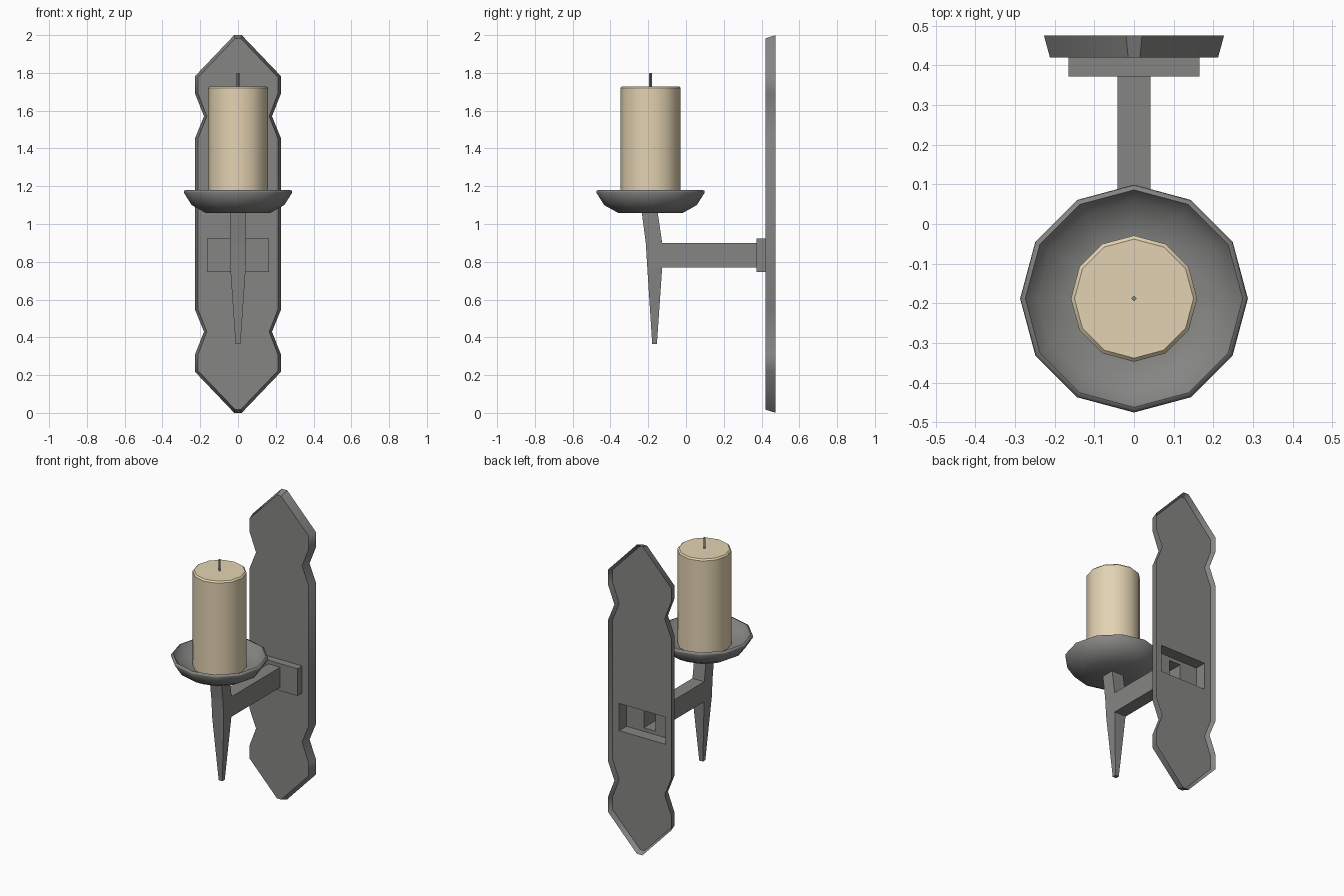
import bpy, bmesh, math

if "Cube" in bpy.data.objects:
    bpy.data.objects.remove(bpy.data.objects["Cube"])


def material(name, rgb):
    m = bpy.data.materials.new(name)
    m.diffuse_color = (*rgb, 1)
    m.use_nodes = True
    m.node_tree.nodes["Principled BSDF"].inputs["Base Color"].default_value = m.diffuse_color
    return m


IRON = material("grey iron", (0.235, 0.235, 0.23))
WAX = material("cream wax", (0.77, 0.65, 0.445))


def finish(name, bm, mat):
    me = bpy.data.meshes.new(name)
    bm.to_mesh(me)
    bm.free()
    me.materials.append(mat)
    ob = bpy.data.objects.new(name, me)
    bpy.context.collection.objects.link(ob)
    return ob


def half_shell(name, back, front, y_back, y_front, hole=None, inward=False):
    """Open-backed shell: right half from (x, z) outlines, top to bottom, mirrored."""
    bm = bmesh.new()
    b = [bm.verts.new((x, y_back, z)) for x, z in back]
    f = [bm.verts.new((x, y_front, z)) for x, z in front]
    for i in range(len(b) - 1):
        bm.faces.new((b[i], b[i + 1], f[i + 1], f[i]))
    if hole:
        h = [bm.verts.new((x, y_front, z)) for x, z in reversed(hole)]
        bm.faces.new(list(reversed(f + h)))
    bmesh.ops.recalc_face_normals(bm, faces=bm.faces)
    bm.faces.ensure_lookup_table()
    if (bm.faces[0].normal.z < 0) != inward:      # first wall is the top one
        bmesh.ops.reverse_faces(bm, faces=bm.faces)
    ob = finish(name, bm, IRON)
    ob.modifiers.new("mirror", 'MIRROR')
    return ob


def box_outline(x, z0, z1):
    return [(0, z1), (x, z1), (x, z0), (0, z0)]


def loft(name, rings, mat):
    """Closed solid through rings of points."""
    bm = bmesh.new()
    loops = [[bm.verts.new(p) for p in r] for r in rings]
    n = len(loops[0])
    for a, b in zip(loops, loops[1:]):
        for i in range(n):
            j = (i + 1) % n
            bm.faces.new((a[i], a[j], b[j], b[i]))
    bm.faces.new(loops[0])
    bm.faces.new(loops[-1])
    bmesh.ops.recalc_face_normals(bm, faces=bm.faces)
    return finish(name, bm, mat)


def turned(name, profile, mat, sides=12, cy=-0.188):
    rings = [[(r * math.cos(2 * math.pi * i / sides),
               cy + r * math.sin(2 * math.pi * i / sides), z)
              for i in range(sides)] for r, z in profile]
    return loft(name, rings, mat)


def smooth(ob, angle):
    bpy.ops.object.select_all(action='DESELECT')
    ob.select_set(True)
    bpy.context.view_layer.objects.active = ob
    bpy.ops.object.shade_smooth_by_angle(angle=math.radians(angle))


def symmetric(top):
    return top + [(x, 2 - z) for x, z in reversed(top)]


# Wall plate: front shell with a recessed panel behind it
back = symmetric([(0, 2), (0.02, 2), (0.227, 1.783), (0.227, 1.69),
                  (0.18, 1.57), (0.227, 1.455)])
front = symmetric([(0, 1.982), (0.015, 1.982), (0.212, 1.776), (0.212, 1.693),
                   (0.165, 1.57), (0.212, 1.452)])
block = box_outline(0.165, 0.747, 0.923)
bar = box_outline(0.042, 0.77, 0.90)
smooth(half_shell("wall_plate", back, front, 0.475, 0.42, block), 42)
smooth(half_shell("plate_back_panel", back, front, 0.475, 0.447, block, True), 42)

# Mounting block and hollow arm
half_shell("mounting_block", block, block, 0.447, 0.372, bar)
half_shell("arm", bar, bar, 0.372, -0.135)

# Tapered stem: z, half width, front y, back y
stem = [(0.365, 0.013, -0.179, -0.154), (0.77, 0.041, -0.205, -0.126),
        (0.90, 0.042, -0.213, -0.126), (1.075, 0.042, -0.236, -0.152)]
loft("stem", [[(-w, y0, z), (w, y0, z), (w, y1, z), (-w, y1, z)]
              for z, w, y0, y1 in stem], IRON)

# Drip dish with a shallow, nearly flat floor
dish = turned("drip_dish", [(0.17, 1.058), (0.245, 1.1), (0.287, 1.166),
                            (0.285, 1.176), (0.274, 1.181), (0.243, 1.137),
                            (0.16, 1.115)], IRON)
smooth(dish, 60)

# Candle and wick
candle = turned("candle", [(0.159, 1.11), (0.159, 1.72), (0.15, 1.729)], WAX)
smooth(candle, 40)
turned("wick", [(0.007, 1.725), (0.007, 1.80)], IRON, sides=4)
